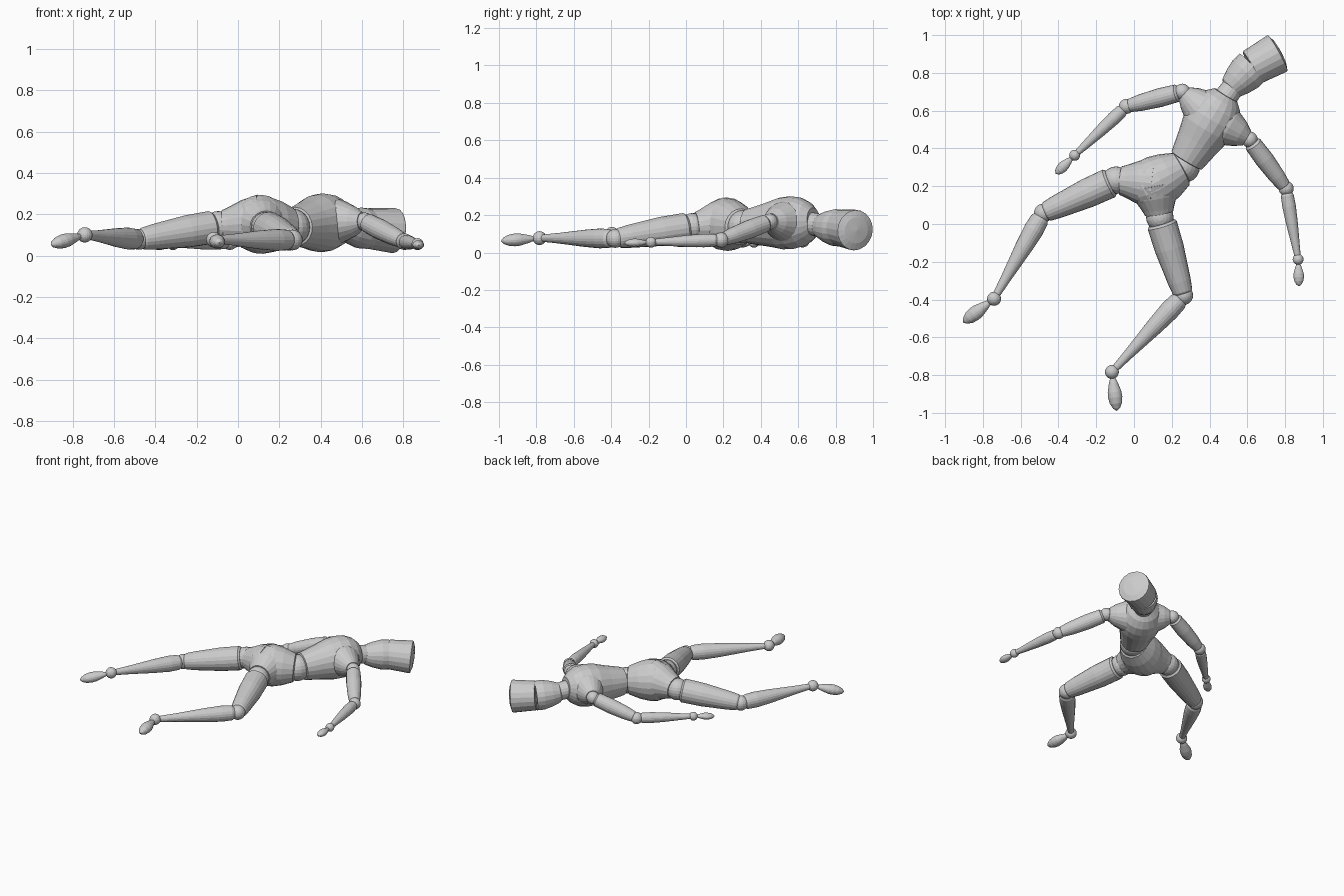
import bpy, bmesh, math
from mathutils import Vector, Matrix

SEG = 20


def lathe(name, p0, p1, profile, flat=1.0):
    """Closed round solid along p0->p1; profile = (fraction, radius)."""
    p0, p1 = Vector(p0), Vector(p1)
    axis = p1 - p0
    d = axis.normalized()
    side = d.cross(Vector((0, 0, 1))).normalized()
    up = side.cross(d)
    bm = bmesh.new()
    rings = []
    for t, r in profile:
        c = p0 + axis * t
        if r == 0:
            rings.append([bm.verts.new(c)])
            continue
        rings.append([bm.verts.new(c + r * (math.cos(a) * side + flat * math.sin(a) * up))
                      for a in (2 * math.pi * i / SEG for i in range(SEG))])
    for a, b in zip(rings, rings[1:]):
        for i in range(SEG):
            j = (i + 1) % SEG
            if len(a) == 1:
                bm.faces.new((a[0], b[i], b[j]))
            elif len(b) == 1:
                bm.faces.new((a[i], b[0], a[j]))
            else:
                bm.faces.new((a[i], b[i], b[j], a[j]))
    for ring in (rings[0], rings[-1]):
        if len(ring) > 1:
            bm.faces.new(ring)
    bmesh.ops.recalc_face_normals(bm, faces=bm.faces)
    return finish(name, bm)


def ball(name, p, r):
    bm = bmesh.new()
    bmesh.ops.create_uvsphere(bm, u_segments=SEG, v_segments=12, radius=r,
                              matrix=Matrix.Translation(p))
    return finish(name, bm)


def finish(name, bm):
    me = bpy.data.meshes.new(name)
    bm.to_mesh(me)
    bm.free()
    ob = bpy.data.objects.new(name, me)
    bpy.context.collection.objects.link(ob)
    return ob


# limb profiles
THIGH = [(0, 0.070), (0.03, 0.080), (0.35, 0.078), (0.8, 0.062), (0.94, 0.054), (0.97, 0.046)]
SHIN = [(0.03, 0.036), (0.08, 0.050), (0.2, 0.053), (0.4, 0.046), (0.75, 0.028), (0.97, 0.019)]
UPPER_ARM = [(0.06, 0.035), (0.1, 0.047), (0.4, 0.050), (0.75, 0.044), (0.93, 0.036), (0.95, 0.03)]
FOREARM = [(0.04, 0.024), (0.1, 0.034), (0.25, 0.036), (0.5, 0.031), (0.97, 0.016)]
TIP = [(0, 0), (0.03, 0.3), (0.2, 0.62), (0.45, 0.95), (0.6, 1), (0.78, 0.85), (0.92, 0.5), (1, 0)]

# torso: ribcage with rounded top, shoulder yokes
chest = (0.415, 0.56, 0.165)
lathe("ribcage", (0.277, 0.333, 0.140), (0.487, 0.683, 0.170),
      [(0, 0.080), (0.01, 0.094), (0.3, 0.118), (0.5, 0.138), (0.65, 0.142), (0.8, 0.132),
       (0.92, 0.105), (1, 0.07)])
ball("waist_joint", (0.262, 0.305, 0.138), 0.088)

# pelvis: waist cup and rounded seat
seat = (0.105, 0.215, 0.160)
lathe("pelvis", (0.255, 0.295, 0.138), (-0.022, 0.147, 0.160),
      [(0, 0.085), (0.02, 0.096), (0.25, 0.125), (0.45, 0.14), (0.6, 0.14), (0.78, 0.122),
       (0.9, 0.09), (1, 0)])

# neck and head
lathe("neck", (0.455, 0.63, 0.160), (0.535, 0.740, 0.142), [(0, 0.07), (0.4, 0.062), (1, 0.058)])
lathe("face", (0.505, 0.712, 0.142), (0.628, 0.831, 0.130),
      [(0, 0.05), (0.08, 0.066), (0.35, 0.084), (0.7, 0.099), (1, 0.098)])
lathe("skull", (0.622, 0.828, 0.132), (0.778, 0.914, 0.118),
      [(0, 0.094), (0.03, 0.098), (0.85, 0.109), (0.89, 0.107), (0.96, 0.07), (1, 0)])

# arms: shoulder, elbow, wrist, fingertip
ARMS = {
    "left": [(0.256, 0.700, 0.165), (-0.04, 0.623, 0.067), (-0.314, 0.364, 0.055), (-0.415, 0.265, 0.045)],
    "right": [(0.612, 0.447, 0.165), (0.805, 0.188, 0.067), (0.869, -0.187, 0.055), (0.874, -0.330, 0.050)],
}
for s, (a, b, c, d) in ARMS.items():
    lathe(s + "_shoulder_yoke", chest, a, [(0, 0.125), (0.45, 0.103), (0.75, 0.072), (0.93, 0.044)])
    ball(s + "_shoulder_joint", a, 0.043)
    lathe(s + "_upper_arm", a, b, UPPER_ARM)
    ball(s + "_elbow_joint", b, 0.040)
    lathe(s + "_forearm", b, c, FOREARM)
    ball(s + "_wrist_joint", c, 0.029)
    lathe(s + "_hand", Vector(c).lerp(Vector(d), 0.12), d, [(t, r * 0.028) for t, r in TIP], 0.8)

# legs: hip, knee, ankle, toe
LEGS = {
    "left": [(-0.095, 0.232, 0.142), (-0.480, 0.058, 0.078), (-0.741, -0.396, 0.100), (-0.905, -0.522, 0.052)],
    "right": [(0.137, 0.035, 0.138), (0.263, -0.378, 0.075), (-0.117, -0.783, 0.077), (-0.090, -0.990, 0.062)],
}
for s, (a, b, c, d) in LEGS.items():
    A = Vector(a)
    lathe(s + "_hip_cup", seat, a, [(0, 0.135), (0.4, 0.115), (0.75, 0.085), (0.88, 0.076)])
    ball(s + "_hip_joint", a, 0.073)
    lathe(s + "_thigh", A.lerp(Vector(b), 0.07), b, THIGH)
    ball(s + "_knee_joint", b, 0.050)
    lathe(s + "_shin", b, c, SHIN)
    ball(s + "_ankle_joint", c, 0.037)
    lathe(s + "_foot", Vector(c).lerp(Vector(d), 0.1), d, [(t, r * 0.038) for t, r in TIP], 0.9)
